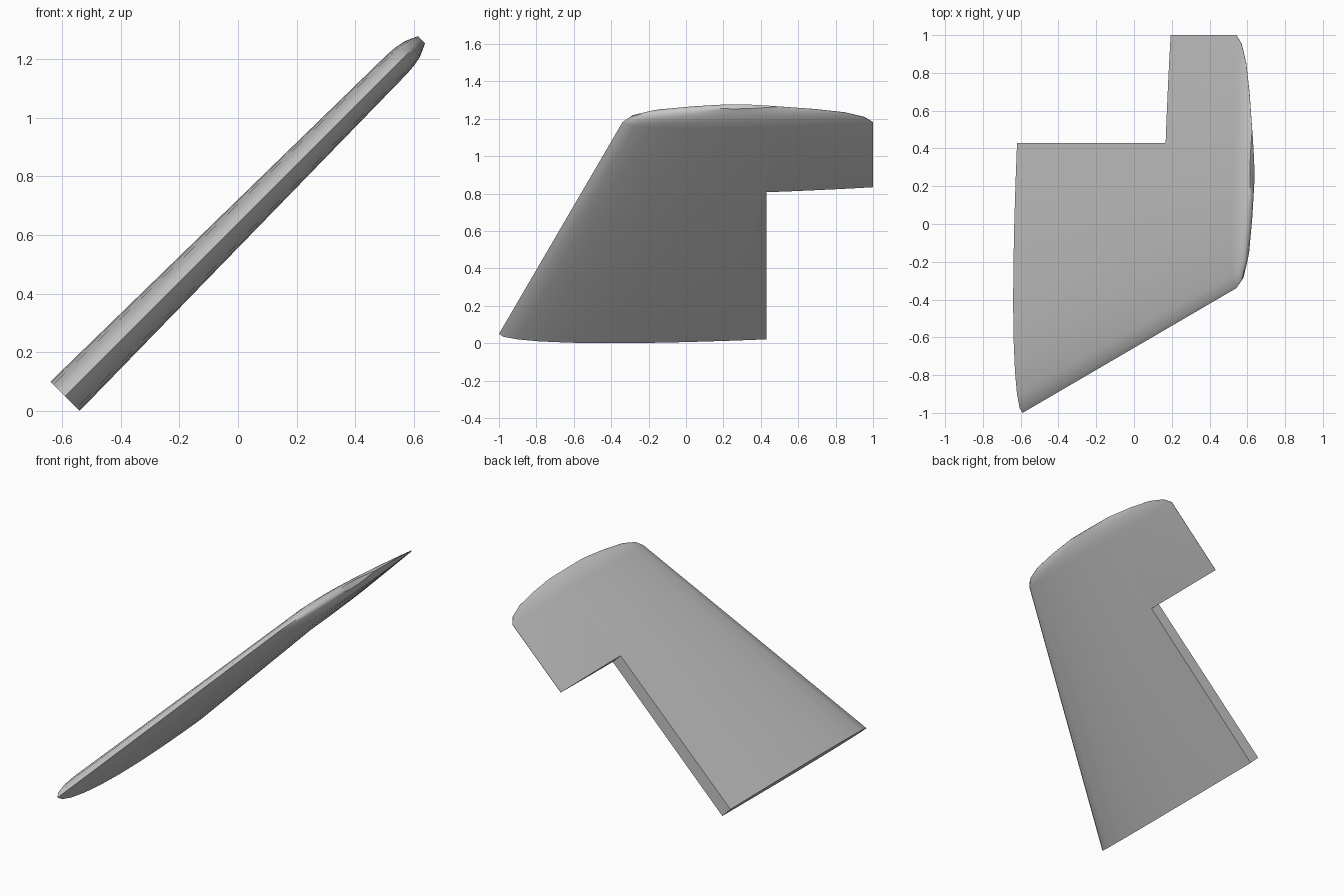
import bpy
import bmesh
from math import cos, pi, radians, sqrt
from mathutils import Matrix, Vector

if "Cube" in bpy.data.objects:
    bpy.data.objects.remove(bpy.data.objects["Cube"], do_unlink=True)

# Fin frame: X along the chord, Y along the span, Z through the thickness
R = sqrt(0.5)
FRAME = Matrix(((0, R, -R, -0.59), (1, 0, 0, 0), (0, R, R, 0.05), (0, 0, 0, 1)))
THICKNESS = 0.0705
STEPS = 14

# Sections from root to tip: span, leading edge, trailing edge
SECTIONS = [(0, -1, 1), (1.6, -0.34, 1), (1.64, -0.30, 0.955), (1.675, -0.20, 0.85),
            (1.7, -0.04, 0.69), (1.719, 0.15, 0.5)]


def half_thickness(t):
    """Symmetric airfoil, as a share of the chord."""
    return THICKNESS * 5 * (0.2969 * sqrt(t) - 0.126 * t - 0.3516 * t**2
                            + 0.2843 * t**3 - 0.1015 * t**4)


def section_ring(bm, span, lead, trail):
    chord = trail - lead
    ts = [(1 - cos(pi * i / STEPS)) / 2 for i in range(STEPS + 1)]
    outline = [(t, 1) for t in reversed(ts)] + [(t, -1) for t in ts[1:]]
    # small blunt tip keeps a little more thickness than its chord implies
    fullness = chord * (1.4 if chord < 0.5 else 1)
    return [bm.verts.new((lead + t * chord, span, side * half_thickness(t) * fullness))
            for t, side in outline]


def make_object(name, bm):
    bm.transform(FRAME)
    bmesh.ops.recalc_face_normals(bm, faces=bm.faces)
    mesh = bpy.data.meshes.new(name)
    bm.to_mesh(mesh)
    bm.free()
    obj = bpy.data.objects.new(name, mesh)
    bpy.context.collection.objects.link(obj)
    return obj


# Fin: airfoil sections lofted along the span
bm = bmesh.new()
rings = [section_ring(bm, *s) for s in SECTIONS]
for a, b in zip(rings, rings[1:]):
    for i in range(len(a)):
        j = (i + 1) % len(a)
        bm.faces.new((a[i], a[j], b[j], b[i]))
bm.faces.new(rings[0])
bm.faces.new(rings[-1])
fin = make_object("tail_fin", bm)

# Notch for the missing control surface
bm = bmesh.new()
bmesh.ops.create_cube(bm, size=1)
low, high = Vector((0.43, -0.5, -0.5)), Vector((1.5, 1.11, 0.5))
for v in bm.verts:
    v.co = [low[k] if v.co[k] < 0 else high[k] for k in range(3)]
cutter = make_object("notch_cutter", bm)
cutter.hide_render = True

notch = fin.modifiers.new("notch", 'BOOLEAN')
notch.operation = 'DIFFERENCE'
notch.solver = 'EXACT'
notch.object = cutter
bpy.ops.object.select_all(action='DESELECT')
fin.select_set(True)
bpy.context.view_layer.objects.active = fin
bpy.ops.object.modifier_apply(modifier=notch.name)
bpy.data.objects.remove(cutter, do_unlink=True)

# Plain grey finish
grey = bpy.data.materials.new("plain_grey")
grey.use_nodes = True
color = (0.57, 0.57, 0.57, 1)
grey.diffuse_color = color
grey.node_tree.nodes["Principled BSDF"].inputs["Base Color"].default_value = color
fin.data.materials.clear()
fin.data.materials.append(grey)
bpy.ops.object.shade_smooth_by_angle(angle=radians(30))
